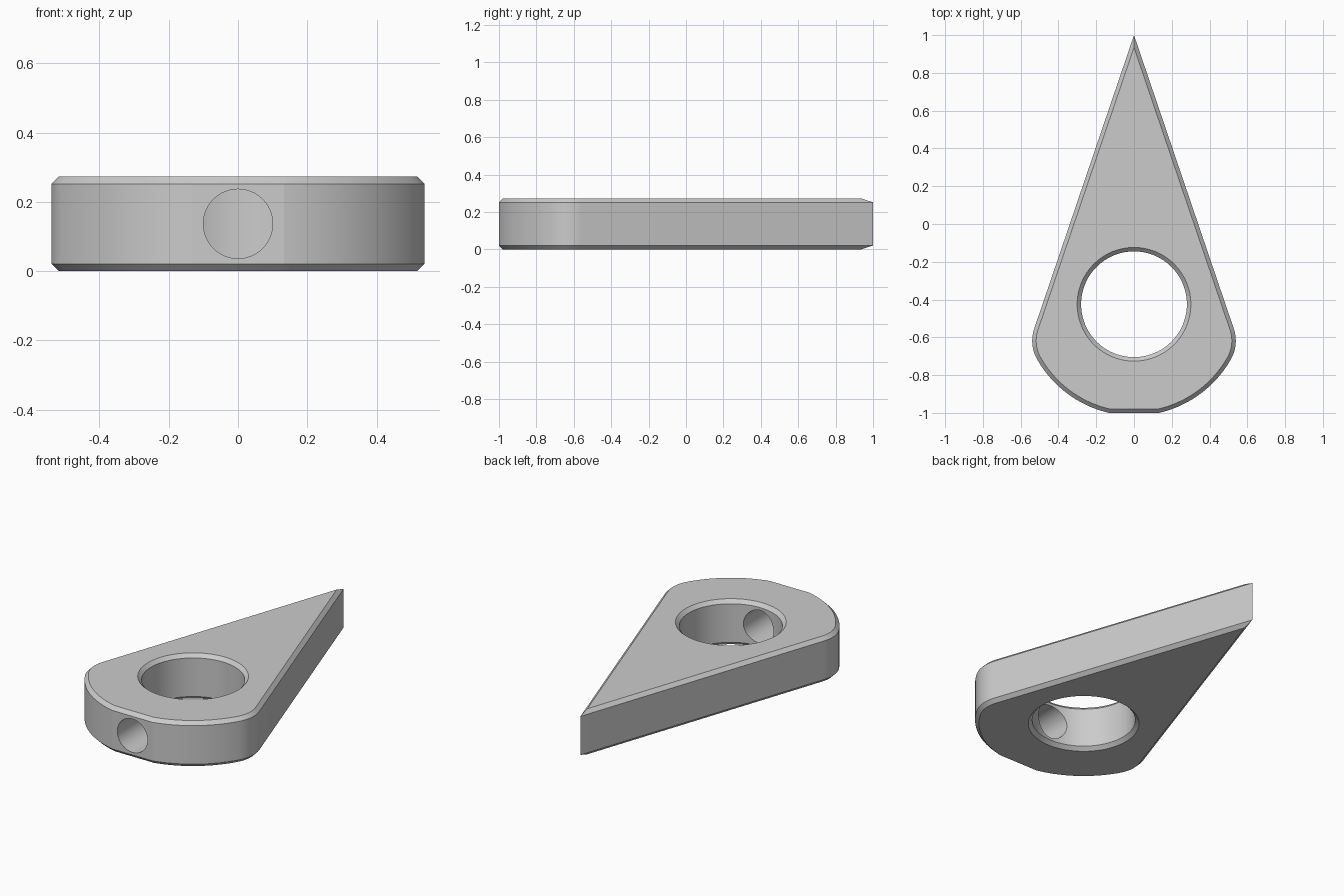
import bpy, bmesh
from math import pi, cos, sin, sqrt, atan2, radians
from mathutils import Vector, Matrix

if "Cube" in bpy.data.objects:
    bpy.data.objects.remove(bpy.data.objects["Cube"], do_unlink=True)

HEIGHT, CHAMFER = 0.273, 0.021
CENTRE = Vector((0, -0.425))          # axis of the bore and of the front arc
BORE, DRILL = 0.28, 0.1
ARC, FILLET, FRONT = 0.59, 0.2, -1.0
TIP = Vector((0, 1))
NORMAL = Vector((1, 0.34)).normalized()   # outward normal of the straight flank
ALONG = Vector((NORMAL.y, -NORMAL.x))     # direction down the flank

grey = bpy.data.materials.new("plain grey")
grey.use_nodes = True
grey.diffuse_color = (0.6, 0.6, 0.6, 1)
grey.node_tree.nodes["Principled BSDF"].inputs["Base Color"].default_value = (0.6, 0.6, 0.6, 1)


def arc(centre, radius, start, end, steps):
    angles = [start + (end - start) * i / steps for i in range(steps + 1)]
    return [centre + radius * Vector((cos(a), sin(a))) for a in angles]


def circle(radius):
    return arc(CENTRE, radius, 0, 2 * pi, 96)[:-1]


def teardrop(inset):
    """Outline with a pointed back, filleted shoulders and a flat front."""
    h = NORMAL.dot(TIP - CENTRE) - FILLET
    shoulder = CENTRE + NORMAL * h + ALONG * sqrt((ARC - FILLET) ** 2 - h * h)
    to_shoulder = shoulder - CENTRE
    a_flank = atan2(NORMAL.y, NORMAL.x)
    a_join = atan2(to_shoulder.y, to_shoulder.x)
    radius = ARC - inset
    drop = FRONT + inset - CENTRE.y
    a_flat = atan2(drop, sqrt(radius ** 2 - drop ** 2))
    half = arc(shoulder, FILLET - inset, a_flank, a_join, 14)
    half += arc(CENTRE, radius, a_join, a_flat, 18)[1:]
    tip = TIP - Vector((0, inset / NORMAL.y))
    return [tip] + [Vector((-p.x, p.y)) for p in half] + half[::-1]


def stack(name, rings):
    """Closed solid through (outline, z) rings."""
    bm = bmesh.new()
    loops = [[bm.verts.new((p.x, p.y, z)) for p in pts] for pts, z in rings]
    n = len(loops[0])
    for low, high in zip(loops, loops[1:]):
        for i in range(n):
            j = (i + 1) % n
            bm.faces.new((low[i], low[j], high[j], high[i]))
    bm.faces.new(loops[0][::-1])
    bm.faces.new(loops[-1])
    bmesh.ops.recalc_face_normals(bm, faces=bm.faces)
    return finish(name, bm)


def finish(name, bm):
    mesh = bpy.data.meshes.new(name)
    bm.to_mesh(mesh)
    bm.free()
    mesh.materials.append(grey)
    obj = bpy.data.objects.new(name, mesh)
    bpy.context.collection.objects.link(obj)
    return obj


# Chamfered teardrop plate
plate = stack("teardrop_plate", [
    (teardrop(CHAMFER), 0), (teardrop(0), CHAMFER),
    (teardrop(0), HEIGHT - CHAMFER), (teardrop(CHAMFER), HEIGHT)])

# Bore cutter, flared at both ends to chamfer the rims
flare = BORE + 2 * CHAMFER
bore = stack("bore_cutter", [
    (circle(flare), -CHAMFER), (circle(BORE), CHAMFER),
    (circle(BORE), HEIGHT - CHAMFER), (circle(flare), HEIGHT + CHAMFER)])

# Cross hole cutter, from the flat front into the bore
bm = bmesh.new()
reach = CENTRE.y - FRONT + 0.1
bmesh.ops.create_cone(
    bm, cap_ends=True, segments=64, radius1=DRILL, radius2=DRILL, depth=reach,
    matrix=Matrix.Translation((0, CENTRE.y - reach / 2, HEIGHT / 2)) @ Matrix.Rotation(pi / 2, 4, "X"))
drill = finish("cross_hole_cutter", bm)

# Cut the holes and keep only the finished plate
for cutter in (bore, drill):
    cutter.hide_render = True
    mod = plate.modifiers.new(cutter.name, "BOOLEAN")
    mod.operation, mod.solver, mod.object = "DIFFERENCE", "EXACT", cutter
bpy.context.view_layer.update()
result = bpy.data.meshes.new_from_object(plate.evaluated_get(bpy.context.evaluated_depsgraph_get()))
plate.modifiers.clear()
plate.data = result
for cutter in (bore, drill):
    bpy.data.objects.remove(cutter, do_unlink=True)

bpy.ops.object.select_all(action="DESELECT")
plate.select_set(True)
bpy.context.view_layer.objects.active = plate
bpy.ops.object.shade_smooth_by_angle(angle=radians(12))
